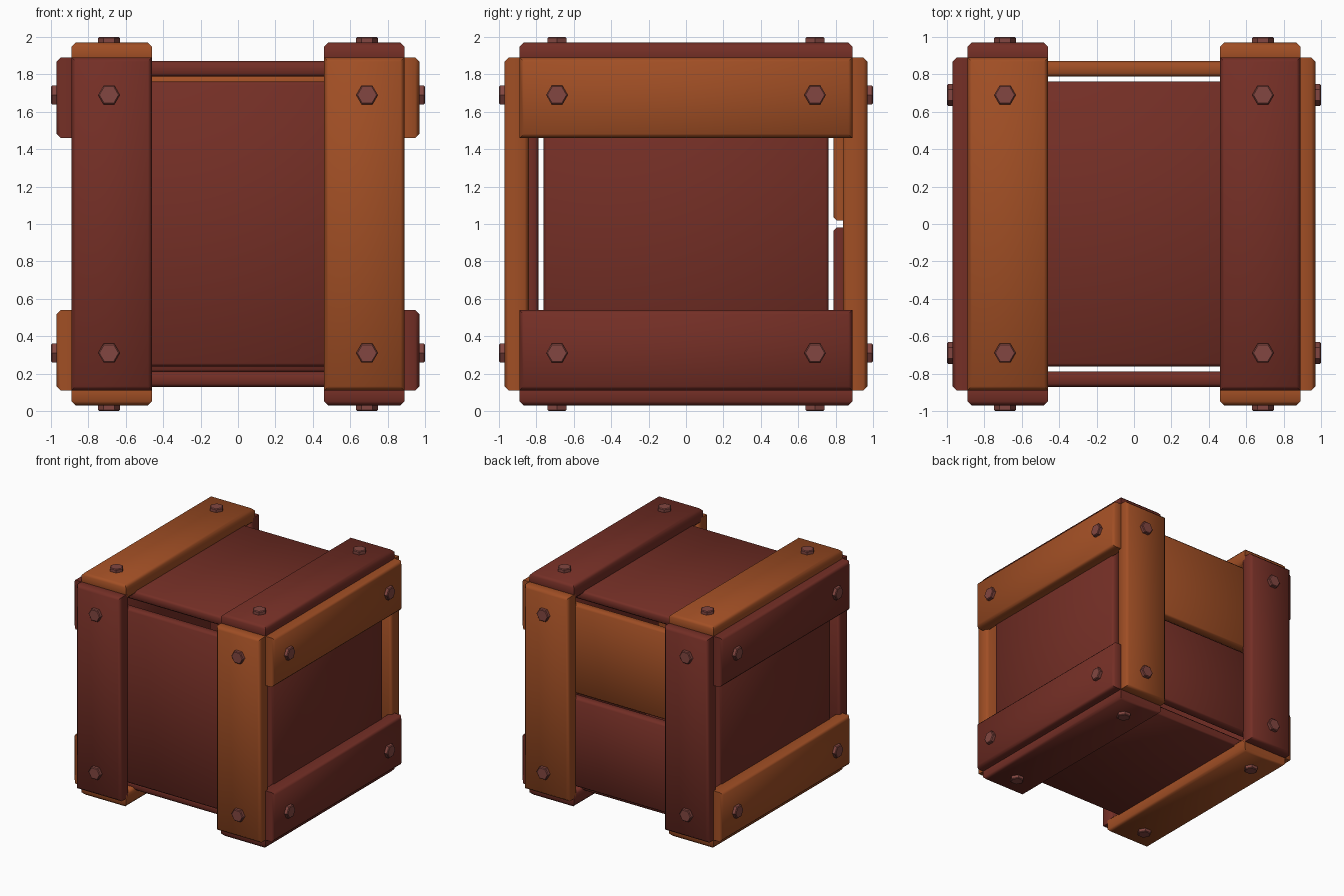
import bpy
import bmesh
import math
from mathutils import Vector, Matrix

if "Cube" in bpy.data.objects:
    bpy.data.objects.remove(bpy.data.objects["Cube"], do_unlink=True)


def material(name, rgb):
    m = bpy.data.materials.new(name)
    m.use_nodes = True
    m.diffuse_color = (*rgb, 1)
    bsdf = m.node_tree.nodes["Principled BSDF"]
    bsdf.inputs["Base Color"].default_value = (*rgb, 1)
    bsdf.inputs["Roughness"].default_value = 0.7
    return m


RED = material("dark red wood", (0.175, 0.028, 0.019))
ORANGE = material("orange wood", (0.355, 0.077, 0.018))
BOLT = material("bolt metal", (0.225, 0.062, 0.052))

CENTRE = Vector((0, 0, 1))


def finish(bm, name, mat, angle):
    bmesh.ops.recalc_face_normals(bm, faces=bm.faces)
    mesh = bpy.data.meshes.new(name)
    bm.to_mesh(mesh)
    bm.free()
    mesh.materials.append(mat)
    obj = bpy.data.objects.new(name, mesh)
    bpy.context.collection.objects.link(obj)
    bpy.ops.object.select_all(action='DESELECT')
    obj.select_set(True)
    bpy.context.view_layer.objects.active = obj
    bpy.ops.object.shade_smooth_by_angle(angle=math.radians(angle))


def board(name, mat, axis, low, high, bevel):
    """Box between two corners; both broad faces (across axis) get bevelled rims."""
    low, high = Vector(low), Vector(high)
    bm = bmesh.new()
    bmesh.ops.create_cube(bm, size=1)
    bmesh.ops.scale(bm, vec=high - low, verts=bm.verts)
    bmesh.ops.translate(bm, vec=(low + high) / 2 + CENTRE, verts=bm.verts)
    rim = [e for e in bm.edges if abs(e.verts[0].co[axis] - e.verts[1].co[axis]) < 0.001]
    bmesh.ops.bevel(bm, geom=rim, offset=bevel, segments=1, affect='EDGES')
    finish(bm, name, mat, 50)


def bolt(name, axis, place):
    """Hexagonal head pointing outward along the given axis."""
    bm = bmesh.new()
    bmesh.ops.create_cone(bm, cap_ends=True, segments=6, radius1=0.058, radius2=0.058, depth=0.05)
    caps = [e for e in bm.edges if abs(e.verts[0].co.z - e.verts[1].co.z) < 0.001]
    bmesh.ops.bevel(bm, geom=caps, offset=0.006, segments=1, affect='EDGES')
    # Points of the hexagon lie sideways on every face
    turn = Matrix.Rotation(math.radians(30), 4, 'Z')
    if max(bm.verts, key=lambda v: v.co.x).co.x > 0.055:
        turn = Matrix.Identity(4)
    if axis == 1:
        turn = Matrix.Rotation(math.pi / 2, 4, 'X') @ turn
    elif axis == 0:
        turn = Matrix.Rotation(math.pi / 2, 4, 'Z') @ Matrix.Rotation(math.pi / 2, 4, 'X') @ turn
    bmesh.ops.transform(bm, matrix=Matrix.Translation(Vector(place) + CENTRE) @ turn, verts=bm.verts)
    finish(bm, name, BOLT, 30)


def span(sign, inner, outer):
    return sorted((sign * inner, sign * outer))


# face name, outward axis, side, axis across the pair, long axis, colours (- and +)
FACES = [
    ("front", 1, -1, 0, 2, (RED, ORANGE)),
    ("back", 1, 1, 0, 2, (RED, ORANGE)),
    ("left", 0, 1, 2, 1, (RED, ORANGE)),
    ("right", 0, -1, 2, 1, (ORANGE, RED)),
    ("top", 2, 1, 0, 1, (ORANGE, RED)),
    ("bottom", 2, -1, 0, 1, (ORANGE, RED)),
]
HALF = 0.763

for face, axis, side, across, along, colours in FACES:
    # Thick framing planks with a bolt near each end
    for sign, mat, tag in zip((-1, 1), colours, ("a", "b")):
        low, high = [0] * 3, [0] * 3
        low[axis], high[axis] = span(side, 0.84, 0.97)
        low[across], high[across] = span(sign, 0.46, 0.89)
        low[along], high[along] = -0.89, 0.89
        board(f"{face}_plank_{tag}", mat, axis, low, high, 0.022)
        for end in (-1, 1):
            place = [0] * 3
            place[axis] = side * 0.975
            place[across] = sign * 0.69
            place[along] = end * 0.69
            bolt(f"{face}_bolt", axis, place)

    # Recessed panel, split into two boards on the back
    low, high = [-HALF] * 3, [HALF] * 3
    low[axis], high[axis] = span(side, 0.788, 0.871)
    if face == "back":
        for sign, mat, tag in ((1, ORANGE, "upper"), (-1, RED, "lower")):
            low[2], high[2] = span(sign, 0.018, 0.795)
            board(f"back_panel_{tag}", mat, axis, low, high, 0.018)
    else:
        board(f"{face}_panel", RED, axis, low, high, 0.018)
